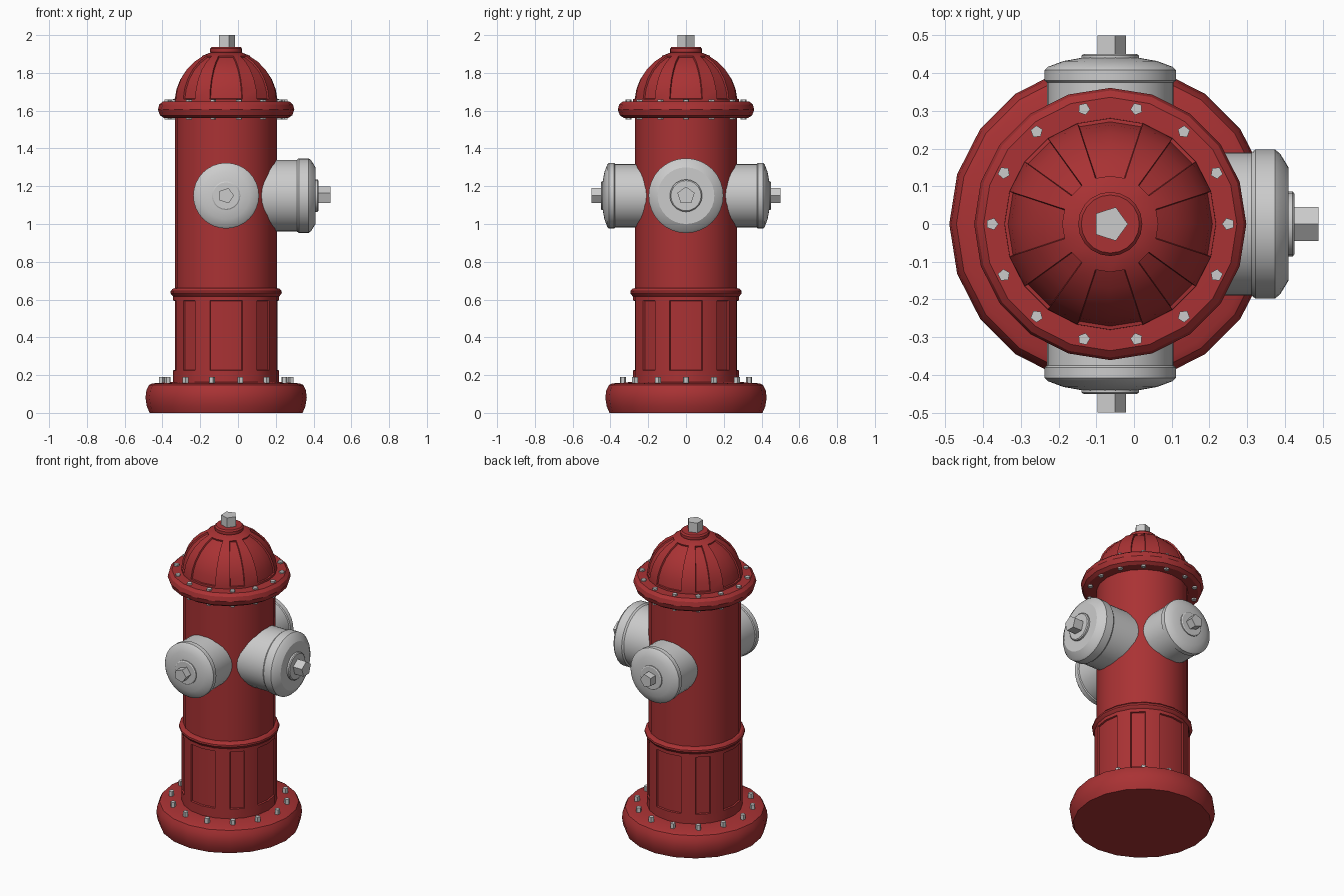
import bpy, bmesh, math
from mathutils import Matrix, Vector

if "Cube" in bpy.data.objects:
    bpy.data.objects.remove(bpy.data.objects["Cube"])

AX = -0.063                      # x of the hydrant's vertical axis
CENTRE = Matrix.Translation((AX, 0, 0))
red = bpy.data.materials.new("red_paint")
red.diffuse_color = (0.40, 0.032, 0.034, 1)
red.use_nodes = True
red.node_tree.nodes["Principled BSDF"].inputs["Base Color"].default_value = red.diffuse_color


def finish(bm, name, mat=None, angle=30):
    bmesh.ops.recalc_face_normals(bm, faces=bm.faces)
    me = bpy.data.meshes.new(name)
    bm.to_mesh(me)
    bm.free()
    ob = bpy.data.objects.new(name, me)
    bpy.context.collection.objects.link(ob)
    if mat:
        me.materials.append(mat)
    bpy.ops.object.select_all(action='DESELECT')
    ob.select_set(True)
    bpy.context.view_layer.objects.active = ob
    if angle:
        bpy.ops.object.shade_smooth_by_angle(angle=math.radians(angle))
    return ob


def lathe(bm, profile, sides, matrix, start=0.0):
    """Revolve (radius, height) points; returns wall faces as rows[row][side]."""
    rings = []
    for r, z in profile:
        rings.append([bm.verts.new(matrix @ Vector((
            r * math.cos(start + 2 * math.pi * i / sides),
            r * math.sin(start + 2 * math.pi * i / sides), z))) for i in range(sides)])
    rows = []
    for a, b in zip(rings, rings[1:]):
        rows.append([bm.faces.new((a[i], a[(i + 1) % sides], b[(i + 1) % sides], b[i]))
                     for i in range(sides)])
    bm.faces.new(rings[0][::-1])
    bm.faces.new(rings[-1])
    return rows


# Panels: two sides wide on the four main directions, one side wide on diagonals
PANEL_SIDES = [i for i in range(20) if i % 5 in (0, 2, 4)]


def recess(bm, rows, depth):
    faces = [row[i] for row in rows for i in PANEL_SIDES]
    bm.normal_update()
    bmesh.ops.inset_region(bm, faces=faces, thickness=0.003, depth=-depth,
                           use_even_offset=True, use_boundary=True)


def turned(name, profile, sides=20, panel_rows=None, depth=0.009):
    bm = bmesh.new()
    rows = lathe(bm, profile, sides, CENTRE)
    if panel_rows:
        recess(bm, [rows[i] for i in panel_rows], depth)
    return finish(bm, name, red)


# Base, barrel and flange
turned("base", [(0.405, 0), (0.42, 0.035), (0.427, 0.08), (0.422, 0.12),
                (0.408, 0.148), (0.39, 0.156), (0.27, 0.165)])
turned("lower_barrel", [(0.28, 0.15), (0.28, 0.225), (0.28, 0.595), (0.28, 0.62)],
       panel_rows=[1])
turned("barrel_ring", [(0.27, 0.61), (0.283, 0.618), (0.295, 0.634), (0.294, 0.645),
                       (0.283, 0.657), (0.265, 0.662)])
turned("upper_barrel", [(0.27, 0.64), (0.27, 1.58)])
turned("top_flange", [(0.26, 1.562), (0.33, 1.562), (0.35, 1.575), (0.361, 1.605),
                      (0.354, 1.632), (0.336, 1.648), (0.27, 1.65)])

# Ribbed dome and its cap
arc = [0, 3.5, 15, 27, 39, 51, 63, 73]
dome = [(0.281 * math.cos(math.radians(a)), 1.645 + 0.275 * math.sin(math.radians(a)))
        for a in arc]
turned("dome", dome, panel_rows=range(1, 6))
turned("dome_cap", [(0.075, 1.895), (0.085, 1.912), (0.085, 1.928), (0.077, 1.937)])

# Five-sided top nut
bm = bmesh.new()
lathe(bm, [(0.047, 1.93), (0.047, 2.0)], 5, CENTRE)
finish(bm, "top_nut", angle=0)


# Rings of five-sided bolts
def bolt_ring(name, radius, z0, z1):
    bm = bmesh.new()
    for k in range(14):
        a = 2 * math.pi * k / 14
        lathe(bm, [(0.0165, z0), (0.0165, z1)], 5, CENTRE @ Matrix.Rotation(a, 4, 'Z')
              @ Matrix.Translation((radius, 0, 0)), math.pi)
    finish(bm, name, angle=0)


bolt_ring("flange_bolts", 0.313, 1.553, 1.659)
bolt_ring("base_bolts", 0.343, 0.14, 0.19)


# Hose outlets: neck with cap, washer and five-sided nut
def outlet(name, rotation, cap, washer, nut, start=0.0):
    m = Matrix.Translation((AX, 0, 1.15)) @ rotation
    for part, profile, sides in (("cap", cap, 32), ("washer", washer, 20), ("nut", nut, 5)):
        bm = bmesh.new()
        lathe(bm, profile, sides, m, start)
        finish(bm, name + "_" + part, angle=0 if part == "nut" else 30)


small_cap = [(0.168, 0.15), (0.168, 0.375), (0.174, 0.38), (0.174, 0.408),
             (0.165, 0.417), (0.125, 0.432), (0.075, 0.441)]
for label, turn in (("front", 90), ("back", -90)):
    outlet(label + "_outlet", Matrix.Rotation(math.radians(turn), 4, 'X'), small_cap,
           [(0.076, 0.43), (0.076, 0.447), (0.07, 0.451)],
           [(0.042, 0.44), (0.042, 0.5)])

large_cap = [(0.19, 0.15), (0.19, 0.375), (0.198, 0.385), (0.198, 0.437),
             (0.186, 0.451), (0.15, 0.473)]
outlet("right_outlet", Matrix.Rotation(math.radians(90), 4, 'Y'), large_cap,
       [(0.086, 0.46), (0.086, 0.484), (0.08, 0.489)],
       [(0.048, 0.48), (0.048, 0.552)], math.pi)
